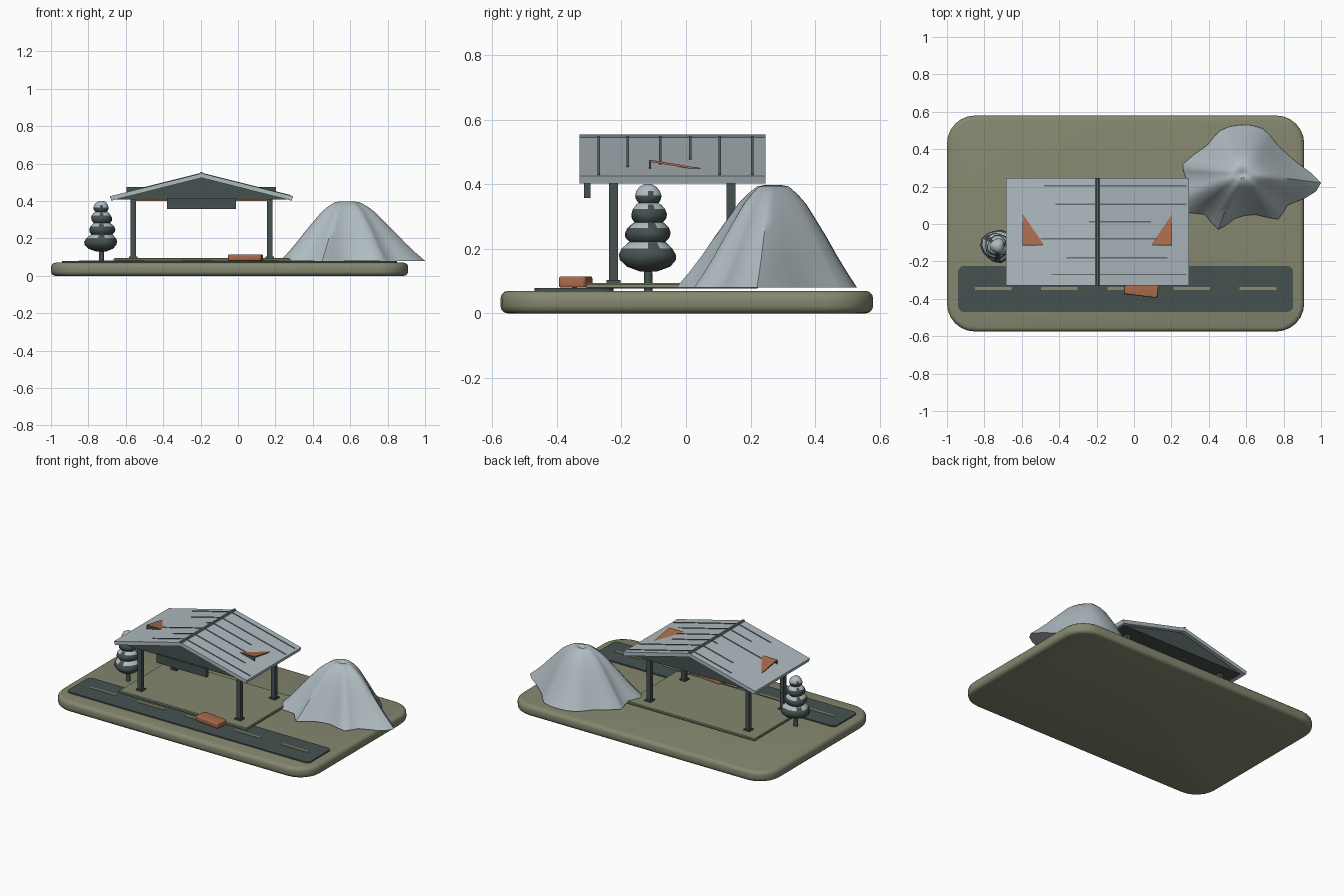
import bpy, bmesh, math
from mathutils import Matrix, Vector

old = bpy.data.objects.get("Cube")
if old:
    bpy.data.objects.remove(old, do_unlink=True)


def material(name, *rgb):
    m = bpy.data.materials.new(name)
    m.use_nodes = True
    m.diffuse_color = (*rgb, 1)
    bsdf = next(n for n in m.node_tree.nodes if n.type == 'BSDF_PRINCIPLED')
    bsdf.inputs["Base Color"].default_value = (*rgb, 1)
    bsdf.inputs["Roughness"].default_value = 0.8
    return m


OLIVE = material("olive ground", 0.235, 0.245, 0.16)
TEAL = material("dark teal", 0.06, 0.085, 0.08)
PALE = material("pale snow", 0.43, 0.50, 0.53)
RUST = material("rust orange", 0.40, 0.145, 0.07)
STRIPE = material("faded stripe", 0.27, 0.27, 0.16)
SEAM = material("seam grey", 0.13, 0.16, 0.165)


def finish(name, bm, *mats, smooth=None):
    bmesh.ops.recalc_face_normals(bm, faces=bm.faces)
    me = bpy.data.meshes.new(name)
    bm.to_mesh(me)
    bm.free()
    for m in mats:
        me.materials.append(m)
    ob = bpy.data.objects.new(name, me)
    bpy.context.collection.objects.link(ob)
    if smooth:
        bpy.ops.object.select_all(action='DESELECT')
        ob.select_set(True)
        bpy.context.view_layer.objects.active = ob
        bpy.ops.object.shade_smooth_by_angle(angle=math.radians(smooth))
    return ob


def box(name, mat, x, y, z, corner=0, edge=0, segs=3):
    """Box from (min, max) ranges, with rounded plan corners and rounded rims."""
    bm = bmesh.new()
    bmesh.ops.create_cube(bm, size=1)
    for v in bm.verts:
        v.co = [r[0] if c < 0 else r[1] for c, r in zip(v.co, (x, y, z))]

    def upright(e):
        return abs(e.verts[0].co.z - e.verts[1].co.z) > 1e-5
    if corner:
        bmesh.ops.bevel(bm, geom=[e for e in bm.edges if upright(e)], offset=corner,
                        segments=6, profile=0.5, affect='EDGES')
    if edge:
        bmesh.ops.bevel(bm, geom=[e for e in bm.edges if not upright(e)], offset=edge,
                        segments=segs, profile=0.5, affect='EDGES')
    return finish(name, bm, mat, smooth=35 if corner or edge else None)


def extrude(name, mat, points, axis, lo, hi):
    """Extrude a profile along x (points are y,z) or along y (points are x,z)."""
    bm = bmesh.new()
    rings = [[bm.verts.new((t, a, b) if axis == 'x' else (a, t, b)) for a, b in points]
             for t in (lo, hi)]
    n = len(points)
    for ring in rings:
        bm.faces.new(ring)
    for i in range(n):
        j = (i + 1) % n
        bm.faces.new((rings[0][i], rings[0][j], rings[1][j], rings[1][i]))
    return finish(name, bm, mat)


def lofted(name, rings, mats, smooth, rule=None):
    """Skin closed rings of points and cap both ends."""
    bm = bmesh.new()
    rows = [[bm.verts.new(p) for p in r] for r in rings]
    n = len(rows[0])
    for k, (a, b) in enumerate(zip(rows, rows[1:])):
        for i in range(n):
            f = bm.faces.new((a[i], a[(i + 1) % n], b[(i + 1) % n], b[i]))
            f.material_index = rule(k, i) if rule else 0
    bm.faces.new(rows[0])
    top = bm.faces.new(rows[-1])
    top.material_index = len(mats) - 1
    return finish(name, bm, *mats, smooth=smooth)


# Ground, road and slab
box("ground_base", OLIVE, (-1, 0.91), (-0.575, 0.58), (0, 0.07), 0.15, 0.024)
box("road", TEAL, (-0.94, 0.85), (-0.47, -0.225), (0.066, 0.078), 0.03)
for i in range(-2, 3):
    cx = -0.045 + i * 0.354
    box("road_dash", STRIPE, (cx - 0.098, cx + 0.098), (-0.353, -0.338), (0.077, 0.081))
box("station_slab", OLIVE, (-0.665, 0.28), (-0.31, 0.225), (0.077, 0.094), 0, 0.004, 1)

# Rusty abandoned car
car = box("rusty_car", RUST, (-0.09, 0.09), (-0.043, 0.043), (0.08, 0.115), 0.014, 0.007)
car.location = (0.04, -0.342, 0)
car.rotation_euler.z = math.radians(-7)

# Posts with foot plates
for px in (-0.56, 0.17):
    for py in (-0.225, 0.14):
        box("roof_post", TEAL, (px - 0.014, px + 0.014), (py - 0.014, py + 0.014), (0.09, 0.43))
        box("post_foot", TEAL, (px - 0.022, px + 0.022), (py - 0.022, py + 0.022), (0.092, 0.103))

# Roof
RIDGE, PEAK, HALF, PITCH = -0.195, 0.548, 0.49, 0.25


def roof_z(x):
    return PEAK - PITCH * abs(x - RIDGE)


left, right = RIDGE - HALF, RIDGE + HALF
extrude("roof_sheet", PALE,
        [(left, roof_z(left)), (RIDGE, PEAK), (right, roof_z(right)), (right - 0.008, 0.402),
         (RIDGE, PEAK - 0.024), (left + 0.008, 0.402)], 'y', -0.33, 0.247)
extrude("gable_block", TEAL, [(-0.665, 0.407), (RIDGE, PEAK - 0.022), (0.275, 0.407)],
        'y', -0.305, 0.222)
extrude("ridge_cap", SEAM,
        [(RIDGE - 0.012, PEAK - 0.006), (RIDGE - 0.006, PEAK + 0.006),
         (RIDGE + 0.006, PEAK + 0.006), (RIDGE + 0.012, PEAK - 0.006)], 'y', -0.33, 0.247)

# Standing seams, of uneven worn length
seams = [(0.205, -0.48, 0.28), (0.105, -0.42, 0.28), (0.013, -0.24, 0.09),
         (-0.08, -0.5, 0.15), (-0.18, -0.36, 0.18), (-0.27, -0.44, 0.28)]
for sy, a, b in seams:
    for x0, x1 in ((a, RIDGE), (RIDGE, b)):
        extrude("roof_seam", SEAM,
                [(x0, roof_z(x0) - 0.004), (x0, roof_z(x0) + 0.003),
                 (x1, roof_z(x1) + 0.003), (x1, roof_z(x1) - 0.004)], 'y', sy - 0.004, sy + 0.004)

# Tilted rusty panel that breaks through the roof, with a dark front lip
extrude("rusty_panel", RUST, [(-0.11, 0.476), (0.09, 0.442), (0.09, 0.436), (-0.11, 0.469)],
        'x', -0.595, 0.203)
box("panel_lip", TEAL, (-0.595, 0.203), (-0.115, -0.108), (0.446, 0.475))

# Tie beam and hanging sign
box("tie_beam", RUST, (-0.55, 0.16), (-0.235, -0.215), (0.399, 0.408))
box("hanging_sign", TEAL, (-0.38, -0.01), (-0.316, -0.296), (0.358, 0.415))

# Snowy hill: uneven outline that rounds off towards the summit
outline = [(1.0, 0.22), (0.87, 0.33), (0.77, 0.42), (0.69, 0.51), (0.57, 0.53), (0.46, 0.50),
           (0.39, 0.42), (0.26, 0.32), (0.28, 0.24), (0.226, 0.13), (0.29, 0.06), (0.38, 0.05),
           (0.45, -0.03), (0.54, 0.03), (0.65, 0.05), (0.77, 0.025), (0.82, 0.10), (0.92, 0.14)]
steps = [(1, 0.08), (0.87, 0.13), (0.75, 0.18), (0.63, 0.235), (0.5, 0.29), (0.38, 0.34),
         (0.28, 0.37), (0.18, 0.393), (0.09, 0.398), (0.03, 0.386)]
summit = Vector((0.58, 0.27))
hill = []
n = len(outline)
fine = []
for i in range(n):
    p, q, r, s = (Vector(outline[(i + d) % n]) for d in (-1, 0, 1, 2))
    fine += [q, (q + r) * 0.5625 - (p + s) * 0.0625]
for f, z in steps:
    ring = []
    for p in fine:
        d = p - summit
        even = Vector((d.x / d.length * 0.38, d.y / d.length * 0.28))
        mix = 0.6 * (1 - f)
        c = summit + (d * (1 - mix) + even * mix) * f
        ring.append((c.x, c.y, z))
    hill.append(ring)
lofted("snowy_hill", hill, [PALE], 50)

# Snow-capped tree built from stacked rounded tiers
TX, TY, SIDES = -0.73, -0.117, 14


def circle(r, z, wobble=0.0):
    pts = []
    for i in range(SIDES):
        a = 2 * math.pi * i / SIDES
        k = r * (1 + wobble * math.sin(3 * a + z * 30))
        pts.append((TX + k * math.cos(a), TY + k * math.sin(a), z))
    return pts


lofted("tree_trunk", [circle(0.014, 0.07), circle(0.012, 0.16)], [TEAL], 40)
tiers = [(0.13, 0.235, 0.088), (0.205, 0.293, 0.07), (0.268, 0.35, 0.056), (0.33, 0.402, 0.04)]
shape = [(0.3, 0), (0.75, 0.14), (0.97, 0.34), (1, 0.5), (0.9, 0.68), (0.68, 0.85), (0.3, 0.98)]
for t, (z0, z1, r) in enumerate(tiers):
    snow_from = 3 if t == 3 else 4
    lofted("tree_tier", [circle(r * f, z0 + (z1 - z0) * h, 0.07) for f, h in shape],
           [TEAL, PALE], 50,
           lambda k, i: int(k >= snow_from + (i % 5 == 0)))
